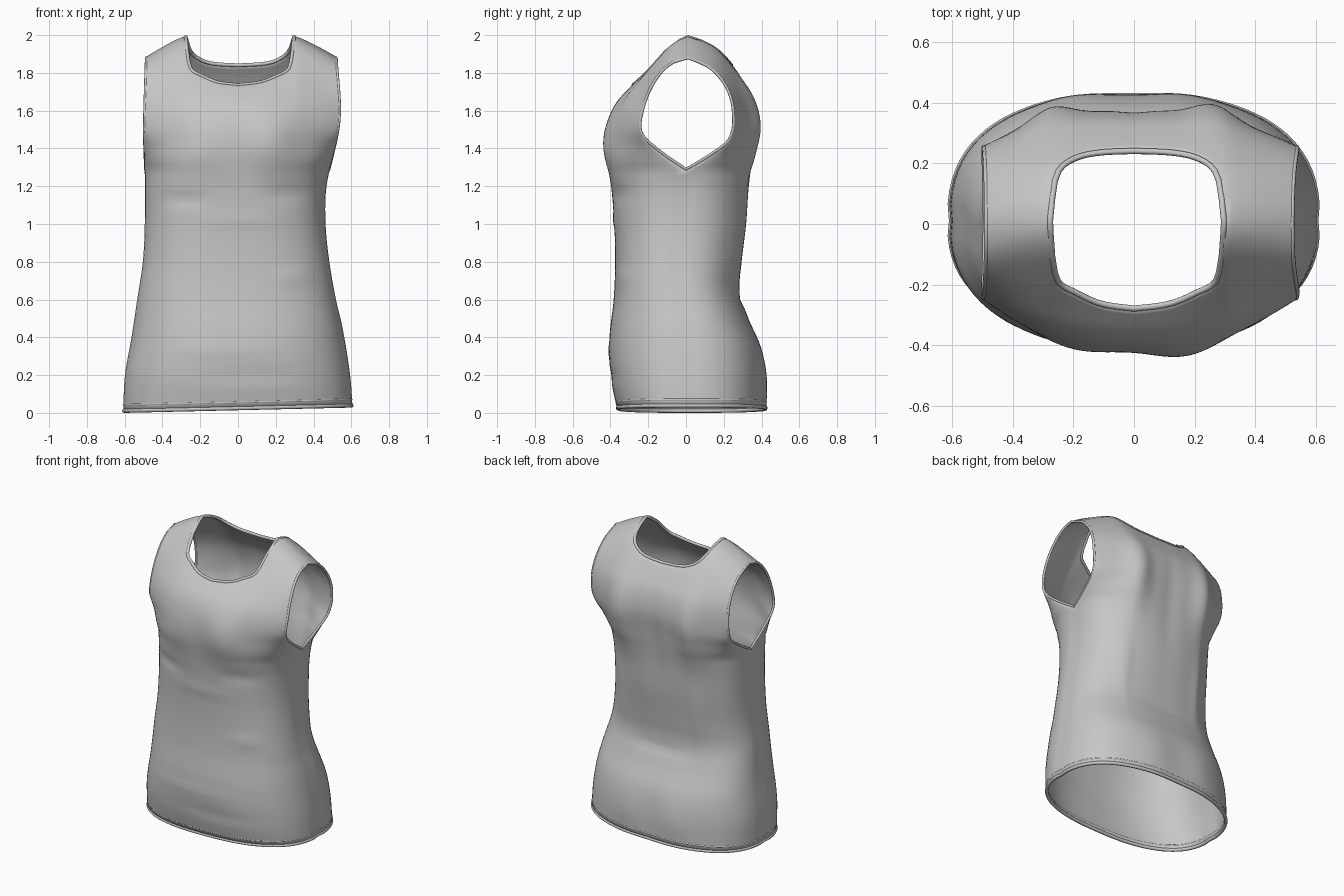
import bpy, bmesh, math
from math import sin, pi, exp

cube = bpy.data.objects.get("Cube")
if cube:
    bpy.data.objects.remove(cube, do_unlink=True)

fabric = bpy.data.materials.new("grey fabric")
fabric.use_nodes = True
GREY = (0.57, 0.57, 0.57, 1)
fabric.diffuse_color = GREY
fabric.node_tree.nodes["Principled BSDF"].inputs["Base Color"].default_value = GREY

PIT, NECK, SHOULDER, CORNER = 1.29, 1.99, 1.88, 0.57


def curve(pts, t):
    """Smooth interpolation through (position, value) pairs."""
    t = min(max(t, pts[0][0]), pts[-1][0])
    n = len(pts)

    def slope(i):
        a, b = pts[max(i - 1, 0)], pts[min(i + 1, n - 1)]
        return (b[1] - a[1]) / (b[0] - a[0])

    for i in range(n - 1):
        (t0, v0), (t1, v1) = pts[i], pts[i + 1]
        if t <= t1:
            h = t1 - t0
            k = (t - t0) / h
            return (v0 * (1 + 2 * k) * (1 - k) ** 2 + slope(i) * h * k * (1 - k) ** 2
                    + v1 * k * k * (3 - 2 * k) + slope(i + 1) * h * k * k * (k - 1))


# Half widths by height, for the right (-x) and left (+x) sides
WIDTH = {
    -1: [(0, .605), (.2, .595), (.4, .56), (.6, .53), (.8, .50), (1, .49), (1.3, .49), (1.5, .495), (1.88, .485)],
    1: [(0, .605), (.2, .59), (.45, .55), (.6, .515), (.8, .48), (1, .46), (1.2, .465), (1.55, .535), (1.88, .52)],
}
SEAM = [(0, .01), (.4, .01), (.7, -.035), (1.1, -.012), (PIT, 0)]

# Per panel: middle depth by height, armhole depth and neckline height by fraction,
# and soft folds as (x, z, x size, z size, outward amount)
FRONT = dict(
    sign=-1,
    mid=[(0, -.355), (.2, -.395), (.4, -.40), (.6, -.378), (.8, -.37), (1, -.375), (1.2, -.39),
         (1.4, -.41), (1.55, -.40), (1.65, -.36), (1.75, -.27), (1.87, -.15), (1.96, -.06), (2, .01)],
    arm=[(0, 0), (.15, -.13), (.32, -.235), (.53, -.23), (.78, -.17), (.95, -.08), (1, .01)],
    neck=[(0, 1.735), (.4, 1.75), (.7, 1.785), (.9, 1.82), (.96, 1.88), (1, NECK)],
    folds=[(.18, 1.43, .14, .16, .035), (-.2, 1.4, .14, .15, .018), (-.3, 1.13, .12, .03, -.014),
           (.27, 1.16, .12, .04, -.012), (0, 1.02, .2, .03, .006), (.1, .2, .3, .03, -.007),
           (-.1, .33, .3, .03, .006), (.3, .72, .1, .04, .008)])
BACK = dict(
    sign=1,
    mid=[(0, .42), (.2, .415), (.35, .39), (.5, .325), (.65, .28), (.8, .29), (1, .315), (1.2, .33),
         (1.4, .355), (1.55, .37), (1.68, .345), (1.77, .295), (1.85, .24), (1.93, .17), (1.98, .08), (2, .01)],
    arm=[(0, 0), (.12, .12), (.27, .23), (.53, .25), (.75, .21), (.92, .12), (1, .01)],
    neck=[(0, 1.84), (.5, 1.85), (.75, 1.875), (.92, 1.92), (1, NECK)],
    folds=[(.27, 1.5, .09, .25, .055), (-.28, 1.5, .09, .25, .055), (0, 1.4, .06, .35, -.01),
           (.3, .85, .05, .25, .012), (-.28, .85, .05, .25, .012), (0, .6, .2, .03, -.01),
           (.17, .18, .12, .15, .012), (-.2, .18, .12, .15, .012)])

# Columns bunch up at the neck corners and side seams
INNER, OUTER, LOW, HIGH = 14, 14, 40, 26
half = [CORNER * sin(pi / 2 * i / INNER) for i in range(INNER + 1)]
half += [CORNER + (1 - CORNER) * sin(pi / 2 * j / OUTER) for j in range(1, OUTER + 1)]
columns = [-s for s in reversed(half[1:])] + half


def point(panel, u, row):
    s, side = abs(u), 1 if u >= 0 else -1
    ridge = NECK + (SHOULDER - NECK) * max(0, (s - CORNER) / (1 - CORNER)) ** 1.2
    top = ridge if s >= CORNER else curve(panel["neck"], s / CORNER)
    hem = .025 + .014 * u
    z = hem + (PIT - hem) * row / LOW if row <= LOW else PIT + (top - PIT) * (row - LOW) / HIGH
    r = max(0, (z - PIT) / (ridge - PIT))
    # Rounded section at the waist, flatter between the armholes
    k = min(1, r / .42)
    k = k * k * (3 - 2 * k)
    c = (1 - k) * max(0, 1 - s ** 2.5) ** .4 + k * (1 - s ** 2.2)
    mid = curve(panel["mid"], z if r == 0 else PIT + r * (2 - PIT))
    edge = curve(SEAM, z) if r == 0 else curve(panel["arm"], r)
    x = u * curve(WIDTH[side], z)
    if s > .9999 and row < LOW:
        x -= side * .006
    fold = sum(a * exp(-((x - fx) / sx) ** 2 - ((z - fz) / sz) ** 2)
               for fx, fz, sx, sz, a in panel["folds"])
    y = edge + (mid - edge) * c + panel["sign"] * fold * c * (1 - r ** 4)
    return (x, y, z)


def finish(obj):
    obj.data.materials.append(fabric)
    bpy.context.collection.objects.link(obj)


# Shirt body: front and back panels joined at the side seams and shoulders
bm = bmesh.new()
grids = {}
for name, panel in (("front", FRONT), ("back", BACK)):
    grid = [[point(panel, u, row) for u in columns] for row in range(LOW + HIGH + 1)]
    grids[name] = grid
    verts = [[bm.verts.new(p) for p in line] for line in grid]
    for a, b in zip(verts, verts[1:]):
        for i in range(len(columns) - 1):
            quad = (a[i], a[i + 1], b[i + 1], b[i])
            bm.faces.new(quad if panel is FRONT else quad[::-1])
bmesh.ops.remove_doubles(bm, verts=bm.verts, dist=.0005)
mesh = bpy.data.meshes.new("shirt_body")
bm.to_mesh(mesh)
bm.free()
body = bpy.data.objects.new("shirt_body", mesh)
finish(body)
solid = body.modifiers.new("cloth thickness", "SOLIDIFY")
solid.thickness, solid.offset = .01, 0
bpy.context.view_layer.objects.active = body
body.select_set(True)
bpy.ops.object.shade_smooth_by_angle(angle=math.radians(50))


def binding(name, pts, radius):
    data = bpy.data.curves.new(name, "CURVE")
    data.dimensions = "3D"
    data.bevel_depth, data.bevel_resolution = radius, 2
    spline = data.splines.new("POLY")
    spline.points.add(len(pts) - 1)
    for p, co in zip(spline.points, pts):
        p.co = (*co, 1)
    spline.use_cyclic_u = True
    spline.use_smooth = True
    finish(bpy.data.objects.new(name, data))


def loop(front, back):
    return front + back[::-1][1:-1]


# Rolled edges at the neck, hem and armholes
f, b = grids["front"], grids["back"]
lo, hi = OUTER, OUTER + 2 * INNER + 1
binding("neck_binding", loop(f[-1][lo:hi], b[-1][lo:hi]), .01)
binding("hem_binding", loop(f[0], b[0]), .011)
binding("hem_stitch_ridge", loop(f[1], b[1]), .007)
for name, col in (("right_armhole_binding", 0), ("left_armhole_binding", -1)):
    binding(name, loop([line[col] for line in f[LOW:]], [line[col] for line in b[LOW:]]), .008)
